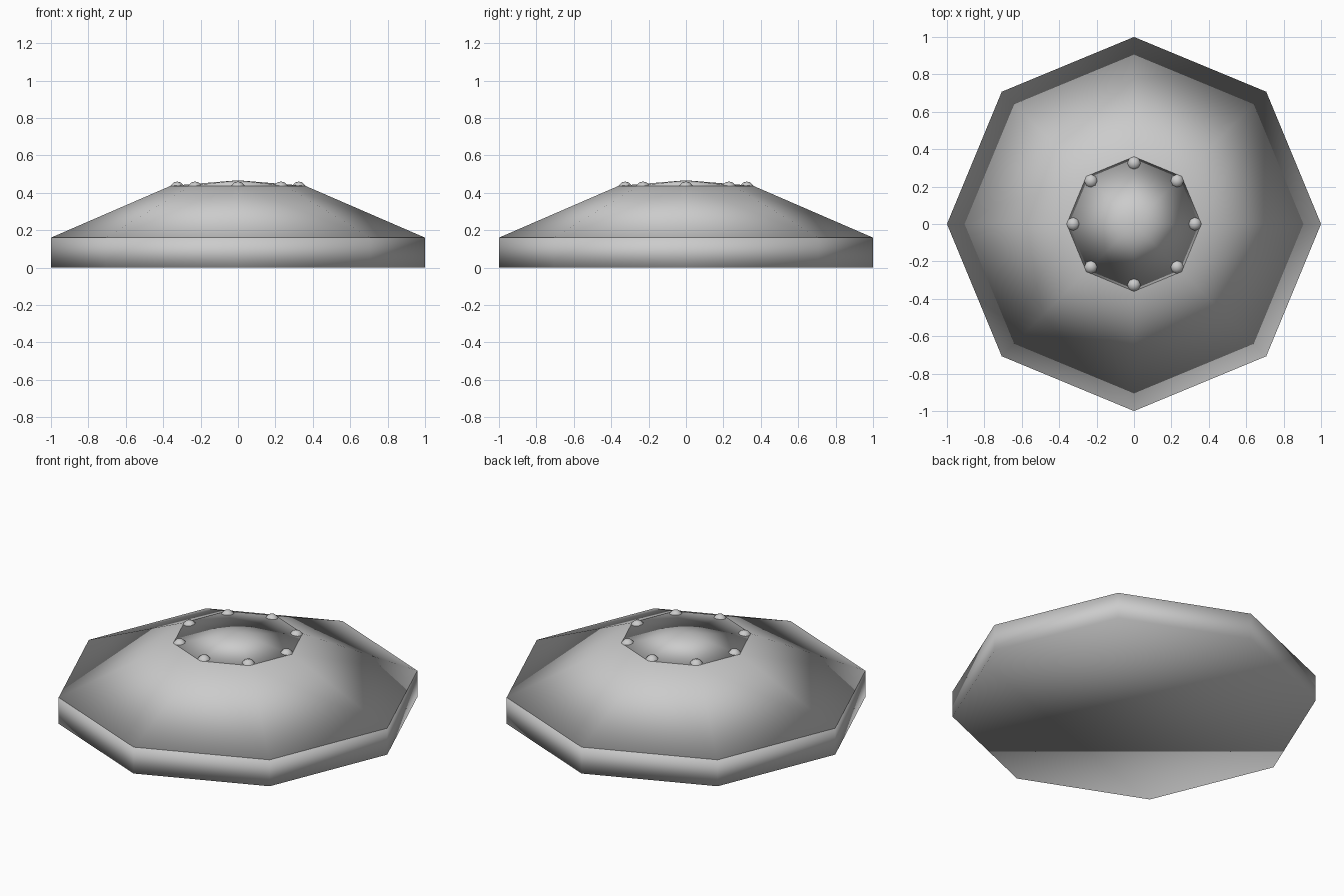
import bpy
import math

if "Cube" in bpy.data.objects:
    bpy.data.objects.remove(bpy.data.objects["Cube"])

SIDES = 8

stone = bpy.data.materials.new("light_grey")
stone.diffuse_color = (0.6, 0.6, 0.6, 1.0)
stone.use_nodes = True
stone.node_tree.nodes["Principled BSDF"].inputs["Base Color"].default_value = stone.diffuse_color


def finish(name):
    """Name the active object, colour it and shade it fully smooth."""
    obj = bpy.context.object
    obj.name = name
    obj.data.materials.append(stone)
    bpy.ops.object.shade_smooth()
    return obj


def tier(name, r_low, r_high, z_low, z_high):
    """Eight-sided tier with corners on the x and y axes."""
    bpy.ops.mesh.primitive_cone_add(
        vertices=SIDES, radius1=r_low, radius2=r_high,
        depth=z_high - z_low, location=(0, 0, (z_low + z_high) / 2))
    return finish(name)


# Stacked plate, sloped body and shallow pointed cap
tier("base_plate", 1.0, 1.0, 0.0, 0.16)
tier("sloped_body", 1.0, 0.36, 0.16, 0.437)
tier("shallow_cap", 0.36, 0.0, 0.437, 0.467)

# Small studs sunk into each corner of the cap
for i in range(SIDES):
    a = math.tau * i / SIDES
    bpy.ops.mesh.primitive_uv_sphere_add(
        segments=8, ring_count=6, radius=0.04,
        location=(0.325 * math.cos(a), 0.325 * math.sin(a), 0.42),
        rotation=(0, 0, a))
    finish(f"corner_stud_{i + 1}")
